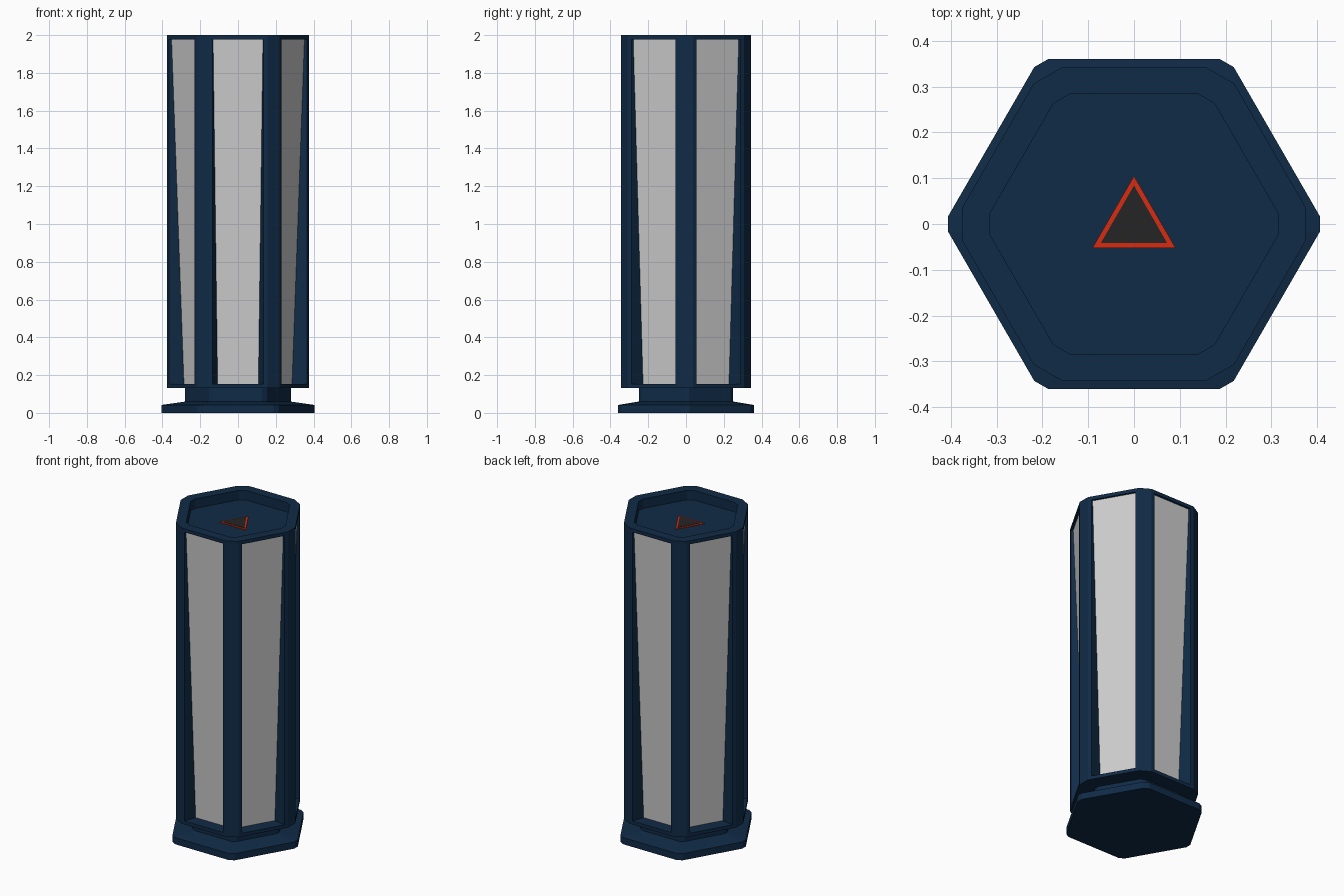
import bpy, bmesh
from math import radians, cos, sin
from mathutils import Vector

if "Cube" in bpy.data.objects:
    bpy.data.objects.remove(bpy.data.objects["Cube"])


def material(name, rgb):
    m = bpy.data.materials.new(name)
    m.diffuse_color = (*rgb, 1)
    m.use_nodes = True
    m.node_tree.nodes["Principled BSDF"].inputs["Base Color"].default_value = m.diffuse_color
    return m


navy = material("navy", (0.005, 0.024, 0.062))
red = material("red", (0.68, 0.025, 0.006))
black = material("black", (0.018, 0.018, 0.018))


def finish(name, bm, mat=None):
    me = bpy.data.meshes.new(name)
    bm.normal_update()
    bm.to_mesh(me)
    bm.free()
    ob = bpy.data.objects.new(name, me)
    bpy.context.collection.objects.link(ob)
    if mat:
        me.materials.append(mat)
    return ob


def polygon(n, radius, cut, z, start=0):
    """Regular polygon ring; each corner is clipped by 'cut' along its edges."""
    c = [Vector((cos(radians(start + 360 * i / n)) * radius,
                 sin(radians(start + 360 * i / n)) * radius, z)) for i in range(n)]
    if not cut:
        return c
    pts = []
    for i in range(n):
        for other in (c[i - 1], c[(i + 1) % n]):
            pts.append(c[i] + (other - c[i]).normalized() * cut)
    return pts


def loft(rings):
    """Closed solid through a stack of rings, listed from the bottom up."""
    bm = bmesh.new()
    loops = [[bm.verts.new(p) for p in r] for r in rings]
    for a, b in zip(loops, loops[1:]):
        for i in range(len(a)):
            j = (i + 1) % len(a)
            bm.faces.new((a[i], a[j], b[j], b[i]))
    bm.faces.new(loops[0][::-1])
    bm.faces.new(loops[-1])
    bm.normal_update()
    return bm


def hexagon(apothem, cut, z):
    return polygon(6, apothem / cos(radians(30)), cut, z)


# foot plate with a sloped top, and the neck above it
finish("base_plate", loft([hexagon(0.36, 0.02, 0), hexagon(0.36, 0.02, 0.042),
                           hexagon(0.25, 0.018, 0.06)]), navy)
finish("neck", loft([hexagon(0.25, 0.018, 0.05), hexagon(0.25, 0.018, 0.135)]), navy)

# body with a sunken top
bm = loft([hexagon(0.343, 0.042, 0.132), hexagon(0.343, 0.042, 2.0),
           hexagon(0.284, 0.024, 2.0), hexagon(0.284, 0.024, 1.94)])

# recessed windows in the six wide sides, deeper and narrower at the bottom
sides = [f for f in bm.faces if abs(f.normal.z) < 0.1 and f.calc_area() > 0.4]
bmesh.ops.inset_individual(bm, faces=sides, thickness=0.022, use_even_offset=True)
floors = bmesh.ops.extrude_discrete_faces(bm, faces=sides)["faces"]
bm.normal_update()
for f in floors:
    n = f.normal.copy()
    t = Vector((-n.y, n.x, 0))
    for v in f.verts:
        depth, half = (0.33, 0.132) if v.co.z > 1 else (0.268, 0.108)
        side = 1 if v.co.dot(t) > 0 else -1
        v.co = n * depth + t * side * half + Vector((0, 0, v.co.z))

# tilted grey panels filling the windows
for k, f in enumerate(floors):
    outer = [v.co.copy() for v in f.verts]
    inner = [p - f.normal * 0.02 for p in outer]
    finish(f"side_panel_{k + 1}", loft([inner, outer]))
bmesh.ops.delete(bm, geom=floors, context="FACES_ONLY")
finish("body", bm, navy)

# triangular marker on the sunken top
for name, r, z, mat in (("marker_border", 0.105, 1.944, red),
                        ("marker_centre", 0.084, 1.946, black)):
    finish(name, loft([polygon(3, r, 0, 1.939, 90), polygon(3, r, 0, z, 90)]), mat)
